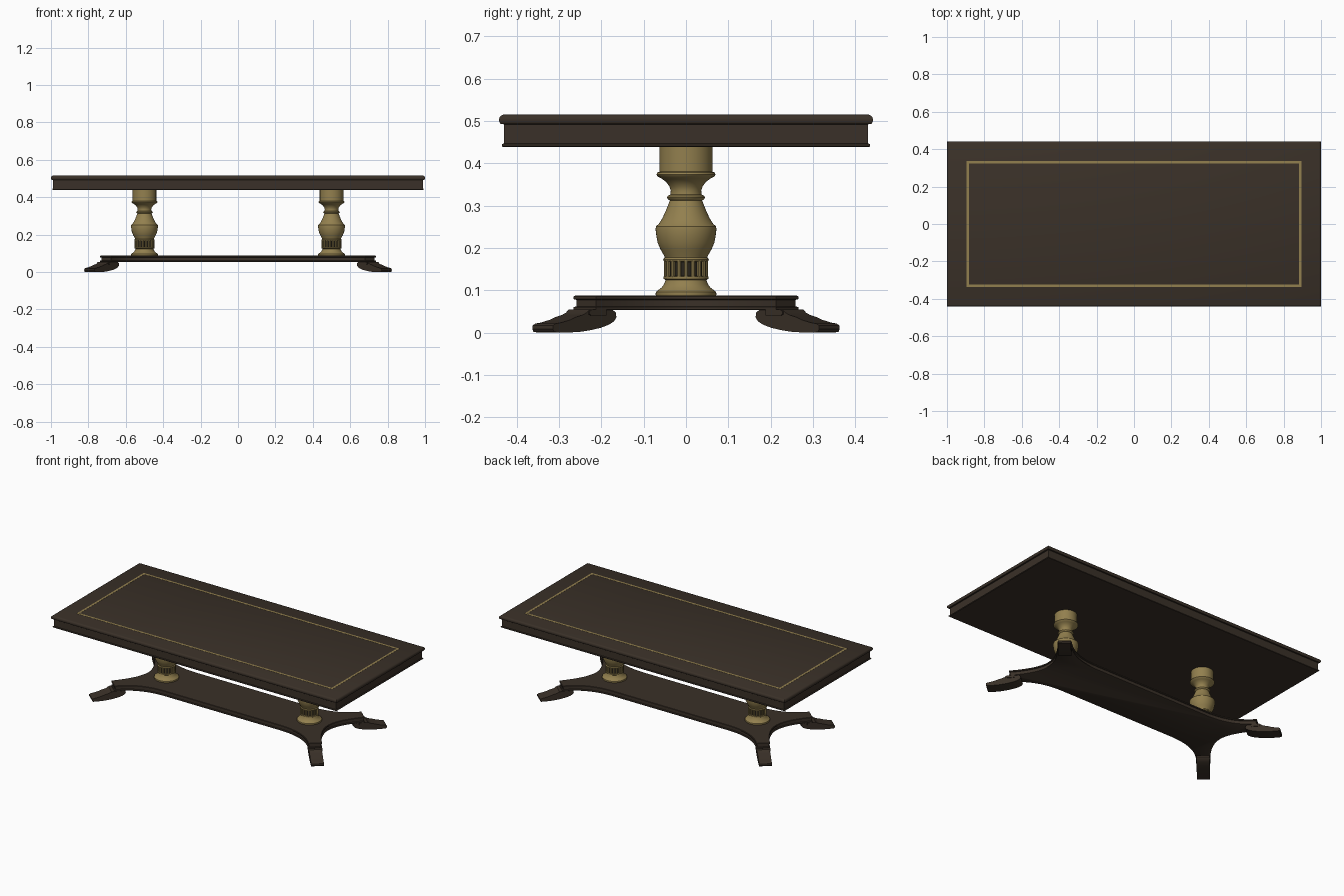
import bpy, bmesh, math
from mathutils import Vector

if "Cube" in bpy.data.objects:
    bpy.data.objects.remove(bpy.data.objects["Cube"])


def material(name, rgb):
    m = bpy.data.materials.new(name)
    m.diffuse_color = (*rgb, 1)
    m.use_nodes = True
    m.node_tree.nodes["Principled BSDF"].inputs["Base Color"].default_value = m.diffuse_color
    return m


WOOD = material("dark wood", (0.042, 0.030, 0.021))
GOLD = material("antique gold", (0.29, 0.215, 0.077))
DARK = material("flute shadow wood", (0.022, 0.018, 0.012))


def loft(name, rings, mats, rule=None, angle=35):
    """Skin a stack of equal-length closed rings and cap both ends."""
    bm = bmesh.new()
    vs = [[bm.verts.new(p) for p in r] for r in rings]
    n = len(vs[0])
    for a, b in zip(vs, vs[1:]):
        for i in range(n):
            j = (i + 1) % n
            bm.faces.new((a[i], a[j], b[j], b[i]))
    bm.faces.new(vs[0][::-1])
    bm.faces.new(vs[-1])
    bmesh.ops.recalc_face_normals(bm, faces=bm.faces)
    if rule:
        for f in bm.faces:
            f.material_index = rule(f.calc_center_median())
    me = bpy.data.meshes.new(name)
    bm.to_mesh(me)
    bm.free()
    for m in mats:
        me.materials.append(m)
    ob = bpy.data.objects.new(name, me)
    bpy.context.collection.objects.link(ob)
    bpy.ops.object.select_all(action='DESELECT')
    bpy.context.view_layer.objects.active = ob
    ob.select_set(True)
    bpy.ops.object.shade_smooth_by_angle(angle=math.radians(angle))
    return ob


def rect(x0, x1, y0, y1, z):
    return [(x0, y0, z), (x1, y0, z), (x1, y1, z), (x0, y1, z)]


# Table top: moulded edge profile as (inset, height)
edge = [(.009, .439), (.007, .441), (.007, .445), (.012, .447), (.012, .492),
        (.004, .493), (.001, .497), (0, .503), (.001, .508), (.004, .512), (.010, .515)]
loft("table_top", [rect(-1 + o, 1 - o, -.442 + o, .442 - o, z) for o, z in edge], [WOOD])

# Gold inlay frame, four thin strips
ox, oy, w = .895, .336, .013
for name, r in {"inlay_front": (-ox, ox, -oy, -oy + w), "inlay_back": (-ox, ox, oy - w, oy),
                "inlay_left": (-ox, -ox + w, -oy + w, oy - w),
                "inlay_right": (ox - w, ox, -oy + w, oy - w)}.items():
    loft(name, [rect(*r, .5140), rect(*r, .5158)], [GOLD])

# Turned columns with a fluted dark band
turning = [(.070, .085), (.072, .090), (.071, .096), (.066, .100), (.058, .106), (.052, .114),
           (.048, .124), (.053, .127), (.053, .132), (.046, .134), (.046, .167), (.053, .169),
           (.054, .173), (.050, .177), (.052, .182), (.060, .196), (.067, .212), (.070, .228),
           (.072, .244), (.071, .251), (.064, .257), (.056, .270), (.048, .287), (.042, .302),
           (.038, .312), (.043, .315), (.045, .319), (.043, .323), (.037, .326), (.036, .335),
           (.039, .345), (.047, .356), (.058, .364), (.066, .368), (.070, .373), (.068, .378),
           (.063, .380), (.063, .441)]
SEG, FLUTES = 48, 18
for side, sx in (("left", -1), ("right", 1)):
    cx = .5 * sx
    loft(side + "_column",
         [[(cx + r * math.cos(2 * math.pi * i / SEG), r * math.sin(2 * math.pi * i / SEG), z)
           for i in range(SEG)] for r, z in turning],
         [GOLD, DARK], lambda c: 1 if .136 < c.z < .166 else 0)
    for k in range(FLUTES):
        t = 2 * math.pi * k / FLUTES
        d, n = Vector((math.cos(t), math.sin(t), 0)), Vector((-math.sin(t), math.cos(t), 0))
        section = [(.044, -.0045), (.051, -.0045), (.053, -.002),
                   (.053, .002), (.051, .0045), (.044, .0045)]
        loft(side + "_column_rib", [[Vector((cx, 0, z)) + d * a + n * b for a, b in section]
                                    for z in (.131, .170)], [GOLD])

# Base plinth: concave sides flaring out into four diagonal arms
ANG = math.radians(49)
U, N = Vector((math.cos(ANG), math.sin(ANG))), Vector((-math.sin(ANG), math.cos(ANG)))
HUB = Vector((.5, 0))


def bezier(a, b, c, steps=14):
    return [a * (1 - t) ** 2 + b * 2 * t * (1 - t) + c * t * t
            for t in (i / steps for i in range(steps + 1))]


def plinth_ring(o, z):
    c, d, hw, L = .155 - o, .63 - o, .040 - o, .317 - o
    A, B = HUB + U * L + N * hw, HUB + U * L - N * hw
    long_ctrl = A - U * ((A.y - c) / U.y)
    end_ctrl = B - U * ((B.x - d) / U.x)
    q = bezier(Vector((.40, c)), long_ctrl, A) + bezier(B, end_ctrl, Vector((d, 0)))
    right = q + [Vector((p.x, -p.y)) for p in q[-2::-1]]
    ring = right + [Vector((-p.x, p.y)) for p in right[::-1]]
    return [(p.x, p.y, z) for p in ring]


loft("base_plinth", [plinth_ring(o, z) for o, z in
                     [(.003, .053), (0, .055), (0, .060), (.005, .062), (.005, .077),
                      (0, .079), (0, .085), (.002, .087)]], [WOOD])

# Scrolled feet: side profile as (distance from column, height)
foot = [(.262, .054), (.335, .054), (.345, .046), (.358, .041), (.375, .037), (.395, .030),
        (.420, .024), (.440, .021), (.448, .017), (.449, .008), (.445, .001), (.420, 0), (.370, .001),
        (.335, .005), (.300, .011), (.275, .018), (.258, .026), (.250, .036), (.252, .047)]
step = [(.285, .054), (.330, .054), (.338, .050), (.338, .044), (.332, .040), (.285, .040)]
for sx in (-1, 1):
    for sy in (-1, 1):
        label = ("front_" if sy < 0 else "back_") + ("left" if sx < 0 else "right")
        for part, prof, hw in (("_foot", foot, .037), ("_foot_moulding", step, .041)):
            rings = []
            for s in (-hw, hw):
                pts = [(HUB + U * a + N * s, z) for a, z in prof]
                rings.append([(p.x * sx, p.y * sy, z) for p, z in pts])
            loft(label + part, rings, [WOOD])
